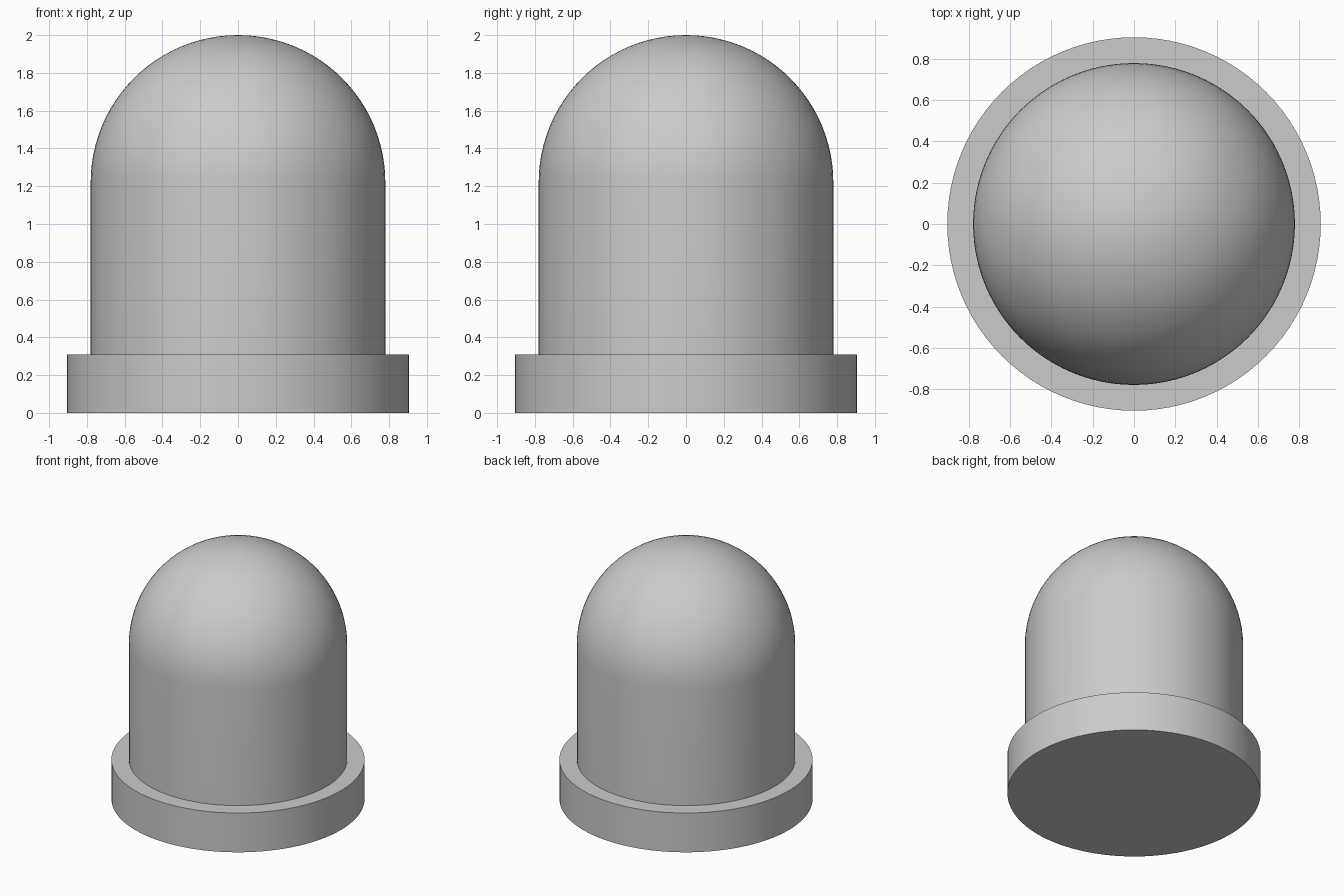
import bpy, bmesh, math

if "Cube" in bpy.data.objects:
    bpy.data.objects.remove(bpy.data.objects["Cube"])

SEGMENTS = 96

grey = bpy.data.materials.new("light grey")
grey.diffuse_color = (0.6, 0.6, 0.6, 1)
grey.use_nodes = True
grey.node_tree.nodes["Principled BSDF"].inputs["Base Color"].default_value = grey.diffuse_color


def lathe(name, profile):
    """Spin an (r, z) profile around the z axis into a closed solid."""
    bm = bmesh.new()
    verts = [bm.verts.new((r, 0, z)) for r, z in profile]
    edges = [bm.edges.new(pair) for pair in zip(verts, verts[1:])]
    bmesh.ops.spin(bm, geom=verts + edges, axis=(0, 0, 1), cent=(0, 0, 0),
                   angle=math.tau, steps=SEGMENTS)
    bmesh.ops.remove_doubles(bm, verts=bm.verts, dist=0.0005)
    bmesh.ops.recalc_face_normals(bm, faces=bm.faces)
    mesh = bpy.data.meshes.new(name)
    bm.to_mesh(mesh)
    bm.free()
    mesh.materials.append(grey)
    obj = bpy.data.objects.new(name, mesh)
    bpy.context.collection.objects.link(obj)
    bpy.ops.object.select_all(action='DESELECT')
    obj.select_set(True)
    bpy.context.view_layer.objects.active = obj
    bpy.ops.object.shade_smooth_by_angle(angle=math.radians(30))


# one continuous solid: flange, straight wall and hemispherical cap
R, FLANGE_R, FLANGE_H, TOP = 0.78, 0.905, 0.31, 2.0
RINGS = 24
profile = [(0, 0), (FLANGE_R, 0), (FLANGE_R, FLANGE_H), (R, FLANGE_H)]
for i in range(RINGS):
    a = math.pi / 2 * i / RINGS
    profile.append((R * math.cos(a), TOP - R + R * math.sin(a)))
profile.append((0, TOP))
lathe("flanged_dome", profile)
